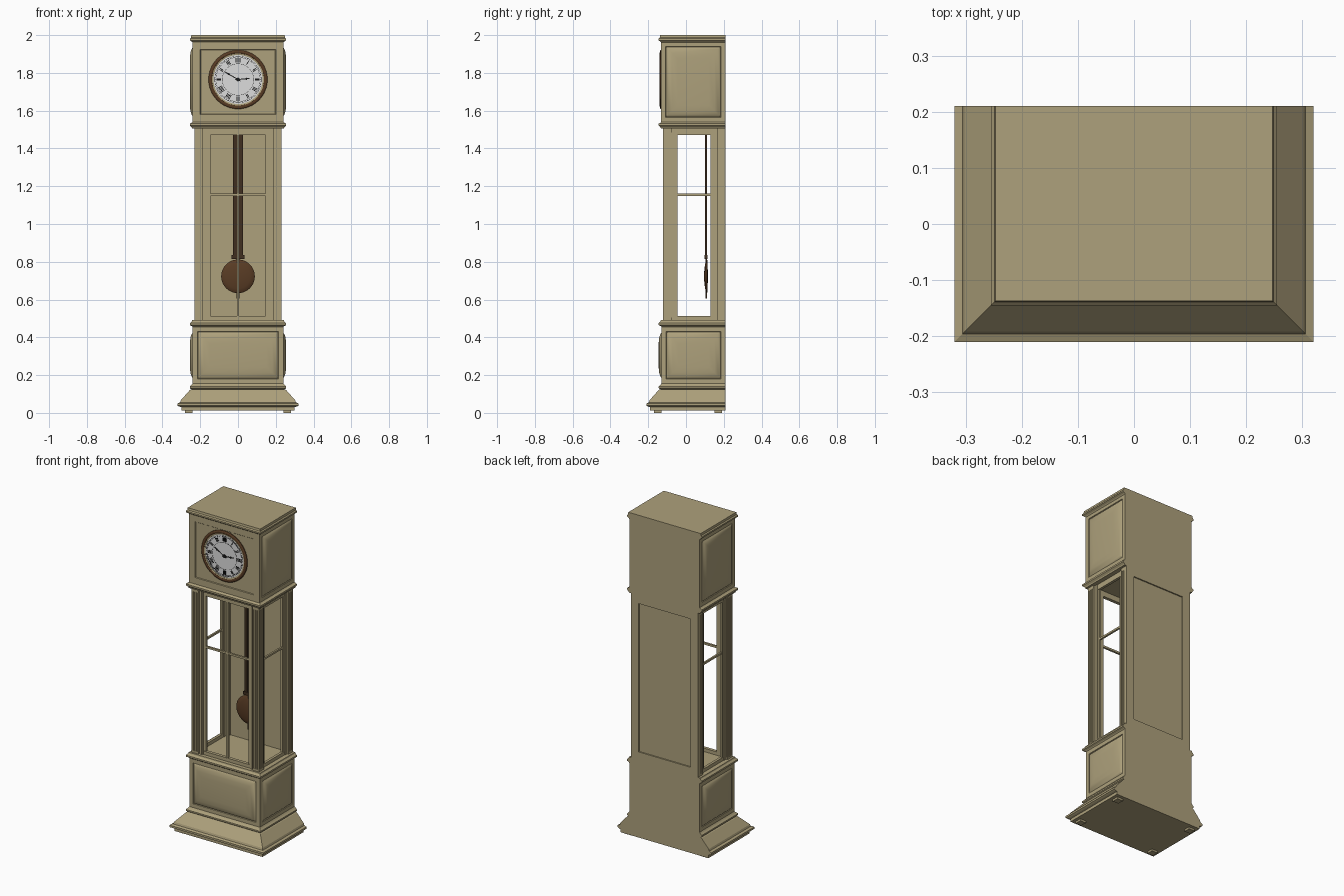
import bpy, bmesh, math
from mathutils import Matrix, Vector

cube = bpy.data.objects.get("Cube")
if cube:
    bpy.data.objects.remove(cube, do_unlink=True)


def material(name, r, g, b):
    m = bpy.data.materials.new(name)
    m.use_nodes = True
    m.diffuse_color = (r, g, b, 1)
    bsdf = next(n for n in m.node_tree.nodes if n.type == 'BSDF_PRINCIPLED')
    bsdf.inputs["Base Color"].default_value = (r, g, b, 1)
    bsdf.inputs["Roughness"].default_value = 0.6
    return m


WOOD = material("pale wood", 0.42, 0.355, 0.2)
BROWN = material("brown bronze", 0.1, 0.045, 0.018)
DARK = material("dark rod", 0.05, 0.028, 0.014)
WHITE = material("dial white", 0.72, 0.72, 0.72)
BLACK = material("black", 0.01, 0.01, 0.01)

HX, FRONT, BACK = 0.24, -0.13, 0.21   # case half width, front and back planes
LOW, HIGH = 0.49, 1.505               # waist bottom and top


def finish(name, bm, mat, mirror=False, smooth=False):
    bmesh.ops.recalc_face_normals(bm, faces=bm.faces)
    mesh = bpy.data.meshes.new(name)
    bm.to_mesh(mesh)
    bm.free()
    mesh.materials.append(mat)
    ob = bpy.data.objects.new(name, mesh)
    bpy.context.collection.objects.link(ob)
    if mirror:
        ob.modifiers.new("Mirror", 'MIRROR')
    if smooth:
        bpy.ops.object.select_all(action='DESELECT')
        ob.select_set(True)
        bpy.context.view_layer.objects.active = ob
        bpy.ops.object.shade_smooth_by_angle(angle=math.radians(30))
    return ob


def add_box(bm, x, y, z, turn=Matrix()):
    size = (x[1] - x[0], y[1] - y[0], z[1] - z[0], 1)
    mid = Vector((sum(x), sum(y), sum(z))) / 2
    bmesh.ops.create_cube(bm, size=1, matrix=turn @ Matrix.Translation(mid) @ Matrix.Diagonal(size))


def boxes(name, mat, items, mirror=False):
    bm = bmesh.new()
    for it in items:
        add_box(bm, *it)
    return finish(name, bm, mat, mirror)


def tier(name, profile):
    """Loft a moulding that runs round the front and sides, flush at the back."""
    bm = bmesh.new()
    rings = []
    for o, z in profile:
        x, y = HX + o, FRONT - o
        rings.append([bm.verts.new(p) for p in ((-x, y, z), (x, y, z), (x, BACK, z), (-x, BACK, z))])
    for a, b in zip(rings, rings[1:]):
        for i in range(4):
            j = (i + 1) % 4
            bm.faces.new((a[i], a[j], b[j], b[i]))
    bm.faces.new(rings[0])
    bm.faces.new(rings[-1])
    return finish(name, bm, WOOD)


def panelled_box(name, x, y, z, rules):
    """Box whose faces get inset steps; rules pair a direction with (thickness, depth) steps."""
    bm = bmesh.new()
    add_box(bm, x, y, z)
    bm.normal_update()
    todo = [(f, steps) for d, steps in rules for f in bm.faces if f.normal.dot(Vector(d)) > 0.9]
    for f, steps in todo:
        for t, d in steps:
            bm.normal_update()
            bmesh.ops.inset_individual(bm, faces=[f], thickness=t, depth=d, use_even_offset=True)
    return finish(name, bm, WOOD, smooth=True)


def lathe(name, mat, centre, profile, closed=False, smooth=True):
    """Spin (radius, forward) points about the front-back axis."""
    bm = bmesh.new()
    vs = [bm.verts.new((r, -d, 0)) for r, d in profile]
    pairs = list(zip(vs, vs[1:])) + ([(vs[-1], vs[0])] if closed else [])
    es = [bm.edges.new(p) for p in pairs]
    bmesh.ops.spin(bm, geom=vs + es, cent=(0, 0, 0), axis=(0, 1, 0), angle=math.tau, steps=48)
    bmesh.ops.remove_doubles(bm, verts=bm.verts, dist=1e-5)
    ob = finish(name, bm, mat, smooth=smooth)
    ob.location = centre
    return ob


# Base: feet, plinth with flare and mouldings
boxes("feet", WOOD, [((0.24, 0.28), y, (0, 0.014)) for y in ((-0.17, -0.13), (0.15, 0.19))], mirror=True)
tier("plinth", [(0.06, 0.012), (0.06, 0.03), (0.07, 0.033), (0.08, 0.038), (0.08, 0.05),
                (0.066, 0.056), (0.062, 0.068), (0.014, 0.122), (0.006, 0.125), (0.015, 0.131),
                (0.015, 0.14), (0.006, 0.148), (0, 0.156)])

# Lower case and hood with raised pillow panels
PILLOW = [(0.025, 0), (0.002, -0.004), (0.012, 0.01), (0.02, 0.006), (0.03, 0.003)]
SIDES = [((1, 0, 0), PILLOW), ((-1, 0, 0), PILLOW)]
panelled_box("lower_case", (-HX, HX), (FRONT, BACK), (0.154, 0.456), SIDES + [((0, -1, 0), PILLOW)])
panelled_box("hood", (-HX, HX), (FRONT - 0.003, BACK), (1.54, 1.965),
             SIDES + [((0, -1, 0), [(0.014, 0), (0.026, 0), (0.003, -0.004)])])
BEAD = [(0, 0), (0.005, 0.005), (0.015, 0.01), (0.015, 0.02), (0.005, 0.029), (0.003, 0.036)]
tier("lower_case_moulding", [(o, 0.455 + z) for o, z in BEAD])
tier("hood_base_moulding", [(o, 1.541 - z) for o, z in BEAD])
tier("cornice", [(0, 1.96), (0.005, 1.966), (0.015, 1.972), (0.015, 1.981), (0.009, 1.987), (0.007, 2)])

# Waist: reeded corner pillars
items = []
W = 0.23
for y0, y1, front in ((-0.123, -0.077, True), (0.163, 0.205, False)):
    items.append(((0.184, W - 0.006), (y0 + 0.006 * front, y1), (LOW, HIGH)))
    for z in ((LOW, LOW + 0.015), (HIGH - 0.02, HIGH)):
        items.append(((0.184, W), (y0, y1), z))
    for i in range(4):
        a = i * 0.0127
        items.append(((0.22, W), (y0 + a, y0 + a + 0.0065), (LOW, HIGH)))
        if front:
            items.append(((W - a - 0.0065, W - a), (y0, y0 + 0.01), (LOW, HIGH)))
boxes("corner_pillars", WOOD, items, mirror=True)

# Waist: glazed front door and side frames, open in the middle
Z0, Z1, BAR = 0.512, 1.472, (1.149, 1.161)
items = []
for a, b, y in ((0.16, 0.186, -0.112), (0.145, 0.162, -0.106), (0.168, 0.176, -0.117)):
    items.append(((a, b), (y, -0.09), (LOW, HIGH)))
for z in ((LOW, Z0), (Z1, HIGH)):
    items.append(((0, 0.18), (-0.11, -0.09), z))
items.append(((0, 0.147), (-0.106, -0.094), BAR))
items.append(((0, 0.006), (-0.107, -0.093), (Z0, Z1)))
boxes("front_door", WOOD, items, mirror=True)

items = []
for y in ((-0.079, -0.058), (0.143, 0.165)):
    items.append(((0.197, 0.219), y, (LOW, HIGH)))
for y in ((-0.06, -0.045), (0.13, 0.145)):
    items.append(((0.2, 0.213), y, (LOW, HIGH)))
for z in ((LOW, Z0), (Z1, HIGH)):
    items.append(((0.2, 0.216), (-0.07, 0.155), z))
items.append(((0.201, 0.212), (-0.05, 0.135), BAR))
boxes("side_frames", WOOD, items, mirror=True)

# Waist: back board with a recessed panel
panelled_box("back_board", (-0.229, 0.229), (0.19, BACK), (LOW - 0.002, HIGH + 0.002),
             [((0, 1, 0), [(0.052, 0), (0.0005, -0.007)])])

# Pendulum
boxes("pendulum_rod", DARK, [((0.008, 0.027), (0.1, 0.112), (0.83, 1.5)),
                             ((0, 0.034), (0.098, 0.114), (0.815, 0.835)),
                             ((0, 0.008), (0.103, 0.11), (0.605, 1.5))], mirror=True)
lathe("pendulum_bob", BROWN, (0, 0.108, 0.723),
      [(0, 0.013), (0.035, 0.011), (0.065, 0.007), (0.083, 0.002), (0.089, -0.003), (0.083, -0.006), (0, -0.008)])

# Clock: bezel, inner rim and dial
CLOCK = Vector((0, FRONT, 1.765))
lathe("bezel", BROWN, CLOCK, [(0.156, -0.004), (0.156, 0.004), (0.151, 0.008), (0.144, 0.009),
                              (0.138, 0.006), (0.136, -0.004)], closed=True)
lathe("inner_rim", WOOD, CLOCK, [(0.138, -0.004), (0.138, 0.005), (0.13, 0.003), (0.13, -0.004)], closed=True)
lathe("dial", WHITE, CLOCK, [(0.132, -0.003), (0.132, 0.001), (0, 0.001)], smooth=False)
for n, r in (("outer_track", 0.124), ("middle_track", 0.118), ("inner_track", 0.084)):
    lathe(n, BLACK, CLOCK, [(r, 0), (r, 0.002), (r - 0.0015, 0.002), (r - 0.0015, 0)], closed=True, smooth=False)


def turned(angle):
    return Matrix.Rotation(math.radians(angle), 4, 'Y')


# Hour marks: groups of radial strokes, and minute ticks
items = []
for h, count in enumerate((4, 1, 2, 3, 3, 2, 3, 4, 5, 3, 2, 3)):
    for k in range(count):
        off = (k - (count - 1) / 2) * 0.0068
        items.append(((off - 0.002, off + 0.002), (-0.0025, 0), (0.09, 0.113), turned(h * 30)))
for m in range(60):
    items.append(((-0.0006, 0.0006), (-0.002, 0), (0.117, 0.124), turned(m * 6)))
boxes("dial_marks", BLACK, items).location = CLOCK

# Hands with a diamond near the tip
items = []
for angle, length in ((85, 0.062), (300, 0.08)):
    t = turned(angle)
    items.append(((-0.0025, 0.0025), (-0.005, -0.003), (-0.015, length), t))
    diamond = t @ Matrix.Translation((0, 0, length * 0.72)) @ turned(45)
    items.append(((-0.005, 0.005), (-0.0055, -0.003), (-0.005, 0.005), diamond))
boxes("hands", BLACK, items).location = CLOCK
lathe("hand_hub", BLACK, CLOCK, [(0.01, 0), (0.01, 0.006), (0, 0.007)])
